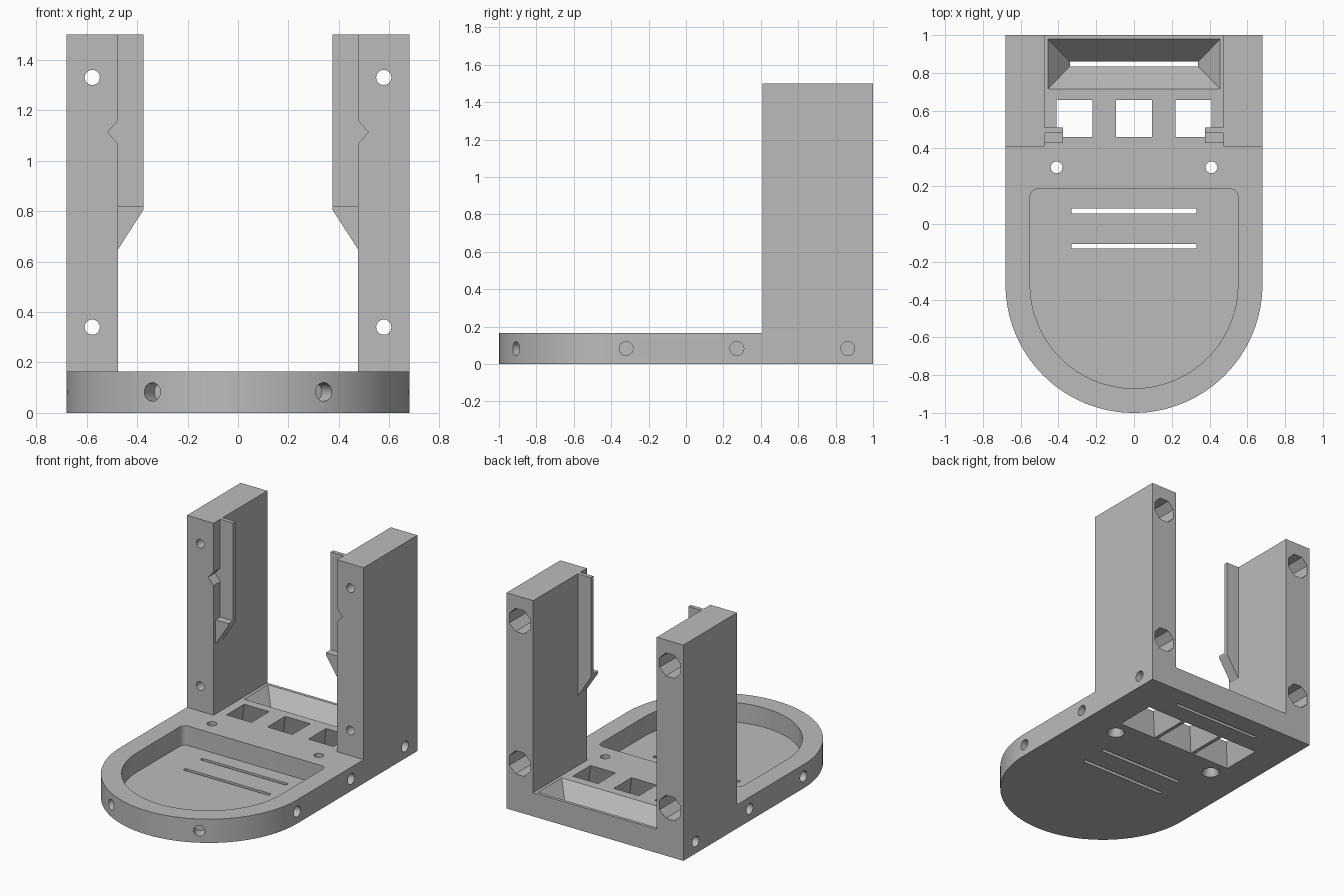
import bpy, bmesh
from math import pi, sin, cos, radians
from mathutils import Vector

if "Cube" in bpy.data.objects:
    bpy.data.objects.remove(bpy.data.objects["Cube"])

grey = bpy.data.materials.new("plain grey")
grey.use_nodes = True
grey.diffuse_color = (0.5, 0.5, 0.5, 1)
grey.node_tree.nodes["Principled BSDF"].inputs["Base Color"].default_value = (0.5, 0.5, 0.5, 1)


def loft(name, low, high):
    """Closed solid between two loops with the same number of points."""
    bm = bmesh.new()
    a = [bm.verts.new(p) for p in low]
    b = [bm.verts.new(p) for p in high]
    bm.faces.new(a)
    bm.faces.new(b)
    for i in range(len(a)):
        j = (i + 1) % len(a)
        bm.faces.new((a[i], a[j], b[j], b[i]))
    bmesh.ops.recalc_face_normals(bm, faces=bm.faces)
    mesh = bpy.data.meshes.new(name)
    bm.to_mesh(mesh)
    bm.free()
    mesh.materials.append(grey)
    obj = bpy.data.objects.new(name, mesh)
    bpy.context.collection.objects.link(obj)
    return obj


def rect(cx, cy, hx, hy, z):
    return [(cx + sx * hx, cy + sy * hy, z) for sx, sy in ((-1, -1), (1, -1), (1, 1), (-1, 1))]


def box(name, x0, x1, y0, y1, z0, z1):
    cx, cy, hx, hy = (x0 + x1) / 2, (y0 + y1) / 2, (x1 - x0) / 2, (y1 - y0) / 2
    return loft(name, rect(cx, cy, hx, hy, z0), rect(cx, cy, hx, hy, z1))


def rod(name, start, end, r0, r1=None, sides=32, turn=0):
    """Round or many-sided bar, optionally tapered."""
    start, end = Vector(start), Vector(end)
    spin = (end - start).to_track_quat('Z', 'Y')

    def ring(c, r):
        return [c + spin @ Vector((r * cos(turn + 2 * pi * i / sides),
                                   r * sin(turn + 2 * pi * i / sides), 0)) for i in range(sides)]
    return loft(name, ring(start, r0), ring(end, r0 if r1 is None else r1))


def prism_y(name, points, y0, y1):
    return loft(name, [(x, y0, z) for x, z in points], [(x, y1, z) for x, z in points])


def tongue(r, back, z, corner=0.0):
    """Outline with a half-round front and a square or rounded back."""
    pts = [(r * cos(a), MID + r * sin(a), z) for a in (pi + pi * i / 64 for i in range(65))]
    if corner:
        for cx, a0 in ((r - corner, 0), (corner - r, pi / 2)):
            pts += [(cx + corner * cos(a0 + pi * i / 12), back - corner + corner * sin(a0 + pi * i / 12), z)
                    for i in range(7)]
    else:
        pts += [(r, back, z), (-r, back, z)]
    return pts


def bake(obj):
    dg = bpy.context.evaluated_depsgraph_get()
    mesh = bpy.data.meshes.new_from_object(obj.evaluated_get(dg))
    obj.modifiers.clear()
    obj.data = mesh


def cut(obj, cutters):
    for c in cutters:
        c.hide_render = True
        m = obj.modifiers.new("cut", 'BOOLEAN')
        m.operation, m.solver, m.object = 'DIFFERENCE', 'EXACT', c
    bake(obj)
    for c in cutters:
        bpy.data.objects.remove(c)


MID, HALF, TOP, FLOOR = -0.32, 0.68, 0.165, 0.03

# Base plate
base = loft("base_plate", tongue(HALF, 1, 0), tongue(HALF, 1, TOP))

# Front tray recess and its two slots
cuts = [loft("tray_cut", tongue(0.55, 0.185, FLOOR, 0.04), tongue(0.55, 0.185, 0.3, 0.04))]
for y in (0.068, -0.118):
    cuts.append(box("slot_cut", -0.33, 0.33, y - 0.013, y + 0.013, -0.1, 0.1))

# Rear sloped trough with a slot at its bottom
cuts.append(loft("trough_cut", rect(0, 0.847, 0.34, 0.012, 0.02), rect(0, 0.847, 0.455, 0.132, TOP + 0.001)))
cuts.append(box("trough_slot_cut", -0.34, 0.34, 0.835, 0.859, -0.1, 0.04))

# Three square windows, wider underneath
for x in (-0.315, 0, 0.315):
    cuts.append(loft("window_cut", rect(x, 0.558, 0.145, 0.145, -0.001), rect(x, 0.558, 0.096, 0.097, TOP + 0.001)))

# Countersunk floor holes, side holes and radial front holes
a = radians(30)
for s in (-1, 1):
    cuts.append(rod("floor_hole_cut", (s * 0.41, 0.3, -0.1), (s * 0.41, 0.3, 0.3), 0.031))
    cuts.append(rod("countersink_cut", (s * 0.41, 0.3, -0.001), (s * 0.41, 0.3, 0.05), 0.06, 0.031))
    for y in (MID, 0.272, 0.865):
        cuts.append(rod("side_hole_cut", (s * 0.6, y, 0.083), (s * 0.75, y, 0.083), 0.037))
    out = Vector((s * sin(a), -cos(a), 0))
    centre = Vector((0, MID, 0.083))
    cuts.append(rod("front_hole_cut", centre + out * 0.6, centre + out * 0.75, 0.037))
cut(base, cuts)

# Upright posts with bolt holes, nut pockets and a small front notch
post = box("upright_posts", 0.475, HALF, 0.41, 1, TOP, 1.5)
cuts = [prism_y("notch_cut", [(0.46, 1.05), (0.46, 1.176), (0.517, 1.113)], 0.35, 0.485)]
for z in (0.34, 1.33):
    cuts.append(rod("bolt_hole_cut", (0.578, 0.3, z), (0.578, 1.1, z), 0.03))
    cuts.append(rod("nut_pocket_cut", (0.578, 0.6, z), (0.578, 1.1, z), 0.087, sides=8, turn=pi / 8))
cut(post, cuts)

# Thin guide rails ending in wedge-shaped ledges
rail = box("guide_rails", 0.375, 0.475, 0.483, 0.51, 0.82, 1.5)
ledge = prism_y("rail_ledges", [(0.475, 0.65), (0.475, 0.82), (0.375, 0.82), (0.375, 0.805)], 0.43, 0.51)

for obj in (post, rail, ledge):
    obj.modifiers.new("mirror", 'MIRROR').use_mirror_merge = False
    bake(obj)

for obj in bpy.context.view_layer.objects:
    obj.select_set(False)
for obj in (base, post):
    obj.select_set(True)
bpy.context.view_layer.objects.active = base
bpy.ops.object.shade_smooth_by_angle(angle=radians(30))
